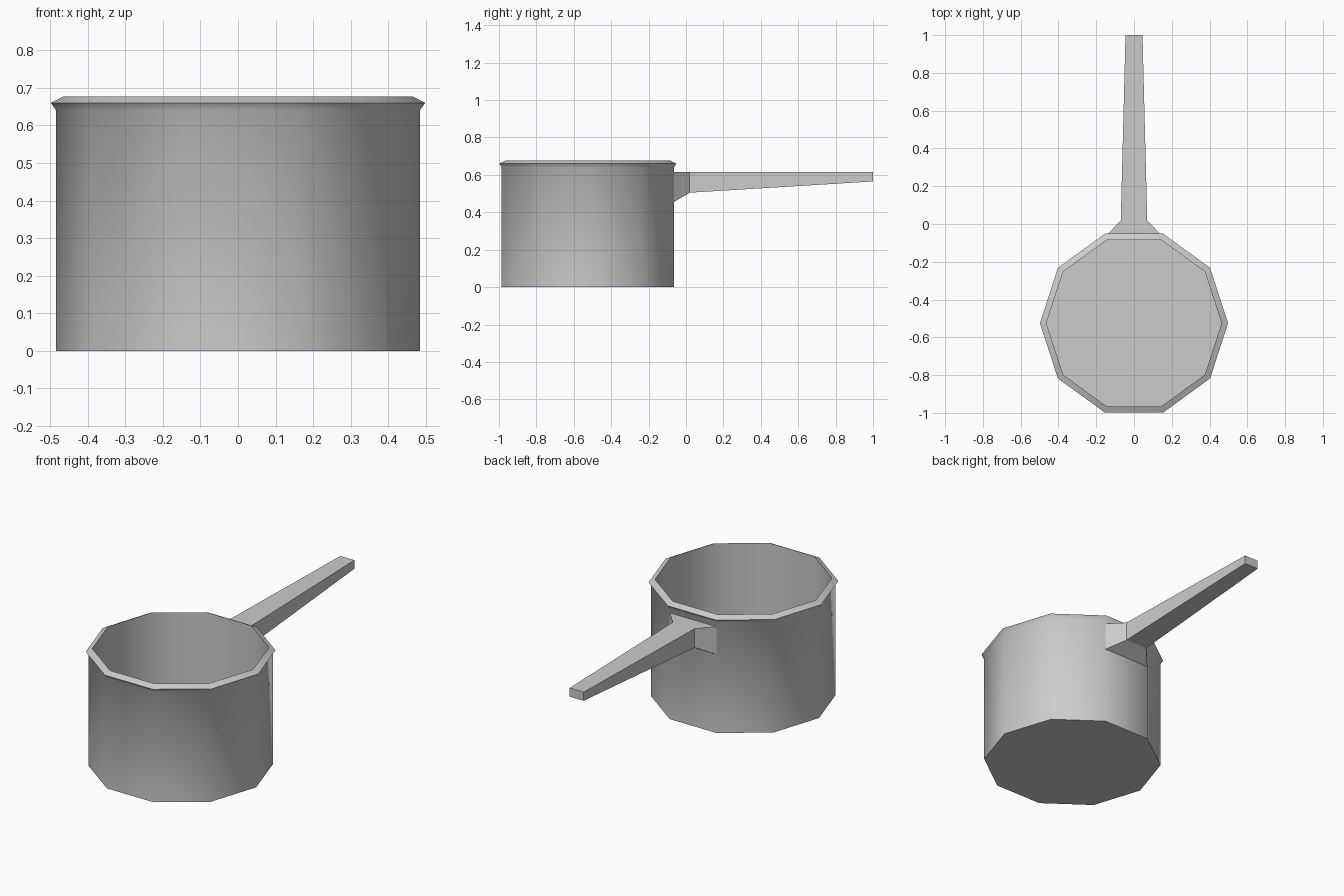
import bpy, bmesh, math

cube = bpy.data.objects.get("Cube")
if cube:
    bpy.data.objects.remove(cube, do_unlink=True)

SIDES = 10
CENTRE_Y = -0.525

grey = bpy.data.materials.new("metal grey")
grey.use_nodes = True
colour = (0.6, 0.6, 0.6, 1)
grey.diffuse_color = colour
grey.node_tree.nodes["Principled BSDF"].inputs["Base Color"].default_value = colour


def make_object(name, bm):
    bmesh.ops.recalc_face_normals(bm, faces=bm.faces)
    mesh = bpy.data.meshes.new(name)
    bm.to_mesh(mesh)
    bm.free()
    mesh.materials.append(grey)
    obj = bpy.data.objects.new(name, mesh)
    bpy.context.collection.objects.link(obj)
    return obj


def loft(name, rings):
    """Skin a list of equal-length point rings and cap both ends."""
    bm = bmesh.new()
    loops = [[bm.verts.new(p) for p in ring] for ring in rings]
    for a, b in zip(loops, loops[1:]):
        for i in range(len(a)):
            j = (i + 1) % len(a)
            bm.faces.new((a[i], a[j], b[j], b[i]))
    bm.faces.new(loops[0])
    bm.faces.new(loops[-1])
    return make_object(name, bm)


def polygon(radius, z):
    angles = [math.tau * i / SIDES for i in range(SIDES)]
    return [(radius * math.cos(a), CENTRE_Y + radius * math.sin(a), z) for a in angles]


def rectangle(y, half, bottom, top):
    return [(-half, y, bottom), (half, y, bottom), (half, y, top), (-half, y, top)]


# Pot: outer wall, flared lip, sloping rim, inner wall and floor
profile = [(0.484, 0), (0.484, 0.64), (0.498, 0.66), (0.464, 0.677), (0.464, 0.02)]
pot = loft("pot", [polygon(r, z) for r, z in profile])
bpy.ops.object.select_all(action="DESELECT")
pot.select_set(True)
bpy.context.view_layer.objects.active = pot
bpy.ops.object.shade_smooth_by_angle(angle=math.radians(40))

# Handle: flared root on the back facet, then a long taper
wall_y = CENTRE_Y + 0.484 * math.cos(math.pi / SIDES)
root_half = 0.484 * math.sin(math.pi / SIDES)
loft("handle", [
    rectangle(wall_y, root_half, 0.455, 0.615),
    rectangle(0.02, 0.07, 0.505, 0.615),
    rectangle(1.0, 0.045, 0.565, 0.615),
])
